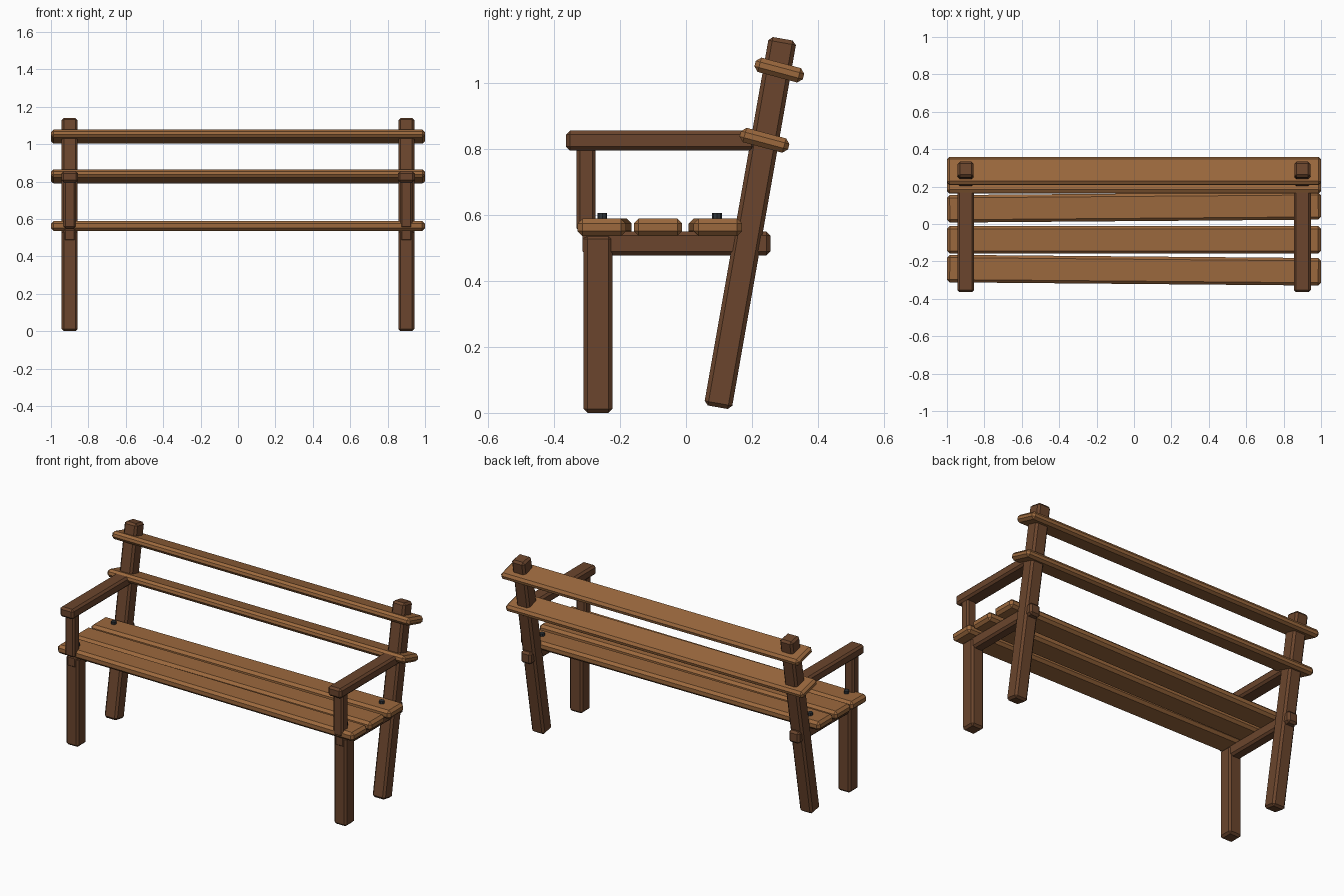
import bpy
import bmesh
from math import radians
from mathutils import Matrix

if "Cube" in bpy.data.objects:
    bpy.data.objects.remove(bpy.data.objects["Cube"])


def material(name, rgb):
    m = bpy.data.materials.new(name)
    m.diffuse_color = (*rgb, 1)
    m.use_nodes = True
    m.node_tree.nodes["Principled BSDF"].inputs["Base Color"].default_value = m.diffuse_color
    return m


DARK = material("dark_wood", (0.147, 0.06, 0.026))
LIGHT = material("light_wood", (0.33, 0.14, 0.047))
IRON = material("iron", (0.03, 0.035, 0.04))


def finish(name, bm, mat, loc, rot=(0, 0, 0)):
    mesh = bpy.data.meshes.new(name)
    bm.to_mesh(mesh)
    bm.free()
    mesh.materials.append(mat)
    ob = bpy.data.objects.new(name, mesh)
    ob.location = loc
    ob.rotation_euler = [radians(a) for a in rot]
    bpy.context.collection.objects.link(ob)
    return ob


def beam(name, size, loc, mat, rot=(0, 0, 0), chamfer=0.012):
    """Chamfered timber given by its full size and centre."""
    bm = bmesh.new()
    bmesh.ops.create_cube(bm, size=1, matrix=Matrix.Diagonal((*size, 1)))
    bmesh.ops.bevel(bm, geom=bm.edges[:], offset=chamfer, segments=1,
                    affect='EDGES', profile=0.5)
    return finish(name, bm, mat, loc, rot)


def bolt(name, loc):
    bm = bmesh.new()
    bmesh.ops.create_cone(bm, cap_ends=True, segments=8, radius1=0.015,
                          radius2=0.015, depth=0.03)
    return finish(name, bm, IRON, loc)


# Seat slats, outer ones slightly skewed
for part, y, turn in (("front", -0.247, -0.5), ("middle", -0.085, 0),
                      ("back", 0.089, 0.45)):
    beam(f"seat_slat_{part}", (2, 0.147, 0.053), (0, y, 0.563), LIGHT,
         (0, 0, turn), 0.015)

# Backrest slats
for part, y, z in (("lower", 0.238, 0.827), ("upper", 0.283, 1.04)):
    beam(f"back_slat_{part}", (2, 0.152, 0.045), (0, y, z), LIGHT,
         (-15, 0, 0), 0.014)

# Side frames
for side, x in (("left", -0.9), ("right", 0.9)):
    beam(f"front_leg_{side}", (0.085, 0.087, 0.54), (x, -0.267, 0.27), DARK)
    beam(f"rear_leg_{side}", (0.085, 0.085, 1.135), (x, 0.195, 0.576), DARK,
         (-10, 0, 0))
    beam(f"side_rail_{side}", (0.07, 0.57, 0.072), (x, -0.029, 0.514), DARK)
    beam(f"arm_post_{side}", (0.065, 0.058, 0.26), (x, -0.303, 0.68), DARK,
         chamfer=0.01)
    beam(f"armrest_{side}", (0.09, 0.575, 0.06), (x, -0.077, 0.826), DARK)
    for part, y in (("front", -0.254), ("back", 0.094)):
        bolt(f"bolt_{part}_{side}", (x, y, 0.591))
